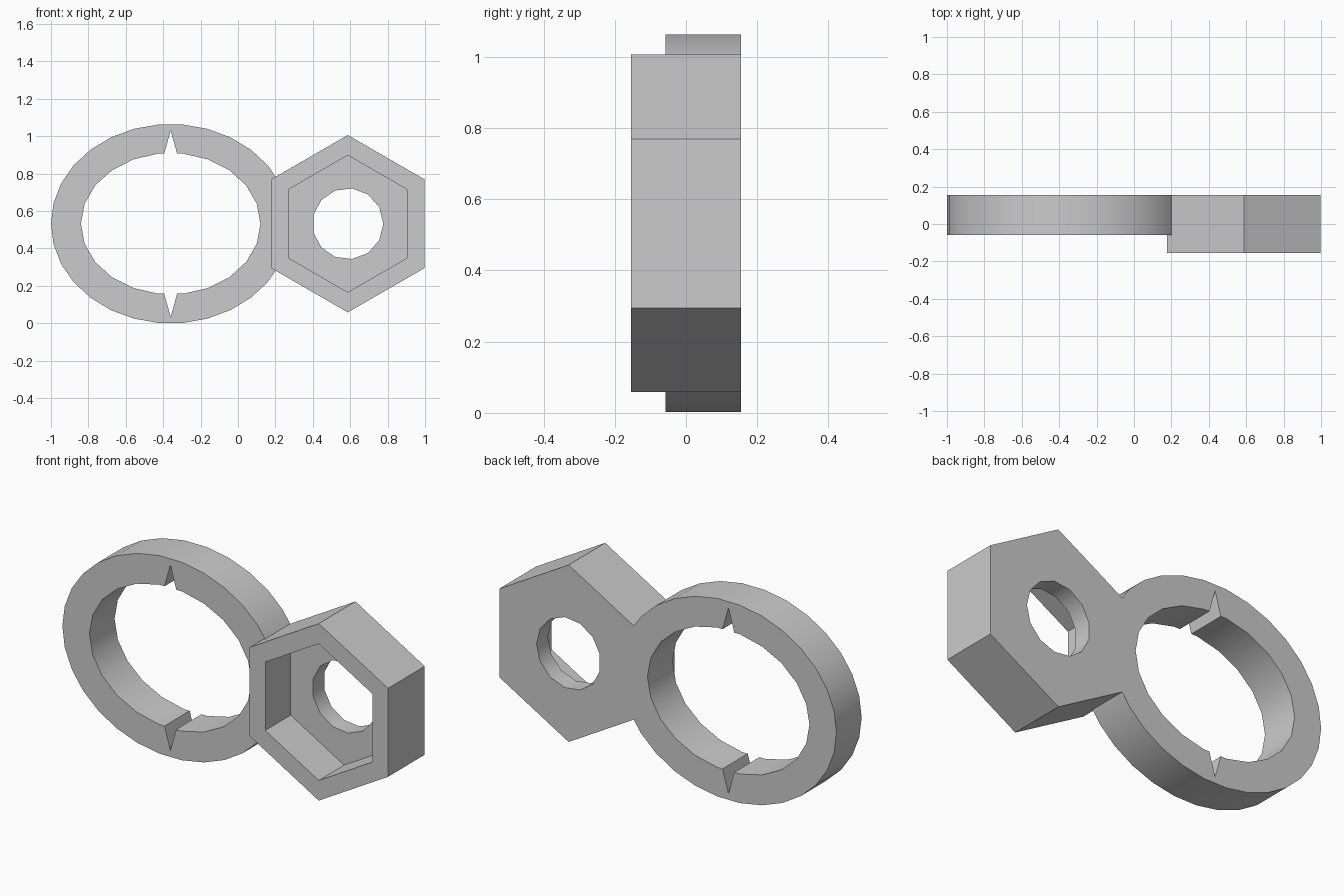
import bpy, bmesh, math

if "Cube" in bpy.data.objects:
    bpy.data.objects.remove(bpy.data.objects["Cube"], do_unlink=True)

grey = bpy.data.materials.new("plain grey")
grey.use_nodes = True
colour = (0.6, 0.6, 0.6, 1)
grey.diffuse_color = colour
grey.node_tree.nodes["Principled BSDF"].inputs["Base Color"].default_value = colour

MID_Z, BACK = 0.532, 0.155
RING_X, RING_FRONT = -0.36, -0.058
NUT_X, NUT_FRONT, POCKET_FLOOR = 0.587, -0.155, 0.06


def oval(cx, rx, rz, sides, start=0.0):
    """Polygon on an ellipse in the xz plane."""
    angles = [math.radians(start) + math.tau * i / sides for i in range(sides)]
    return [(cx + rx * math.cos(a), MID_Z + rz * math.sin(a)) for a in angles]


def prism(name, outline, front, back):
    """Extrude an xz outline along y."""
    bm = bmesh.new()
    face = bm.faces.new([bm.verts.new((x, front, z)) for x, z in outline])
    grown = bmesh.ops.extrude_face_region(bm, geom=[face])["geom"]
    moved = [v for v in grown if isinstance(v, bmesh.types.BMVert)]
    bmesh.ops.translate(bm, verts=moved, vec=(0, back - front, 0))
    bmesh.ops.recalc_face_normals(bm, faces=bm.faces)
    mesh = bpy.data.meshes.new(name)
    bm.to_mesh(mesh)
    bm.free()
    mesh.materials.append(grey)
    obj = bpy.data.objects.new(name, mesh)
    bpy.context.collection.objects.link(obj)
    return obj


def combine(target, other, operation):
    """Apply a boolean and remove the helper."""
    mod = target.modifiers.new(operation, 'BOOLEAN')
    mod.operation, mod.object, mod.solver = operation, other, 'EXACT'
    bpy.context.view_layer.objects.active = target
    bpy.ops.object.modifier_apply(modifier=mod.name)
    bpy.data.objects.remove(other, do_unlink=True)


# Oval ring and hexagonal socket body
body = prism("ring_and_hex_socket", oval(RING_X, 0.64, 0.533, 30), RING_FRONT, BACK)
combine(body, prism("hex_body", oval(NUT_X, 0.474, 0.474, 6, 90), NUT_FRONT, BACK), 'UNION')

# Ring opening and its two V notches
combine(body, prism("ring_opening", oval(RING_X, 0.48, 0.378, 22), -0.5, 0.5), 'DIFFERENCE')
for side in (1, -1):
    notch = [(RING_X - 0.049, MID_Z + side * 0.323),
             (RING_X + 0.049, MID_Z + side * 0.323),
             (RING_X, MID_Z + side * 0.498)]
    combine(body, prism("notch", notch, -0.5, 0.5), 'DIFFERENCE')

# Hexagonal pocket and round through hole
combine(body, prism("pocket", oval(NUT_X, 0.366, 0.366, 6, 90), -0.5, POCKET_FLOOR), 'DIFFERENCE')
combine(body, prism("bolt_hole", oval(NUT_X, 0.19, 0.19, 13), -0.5, 0.5), 'DIFFERENCE')

# Smooth the curved walls and keep the edges crisp
bpy.ops.object.select_all(action='DESELECT')
body.select_set(True)
bpy.context.view_layer.objects.active = body
bpy.ops.object.shade_smooth_by_angle(angle=math.radians(30))
